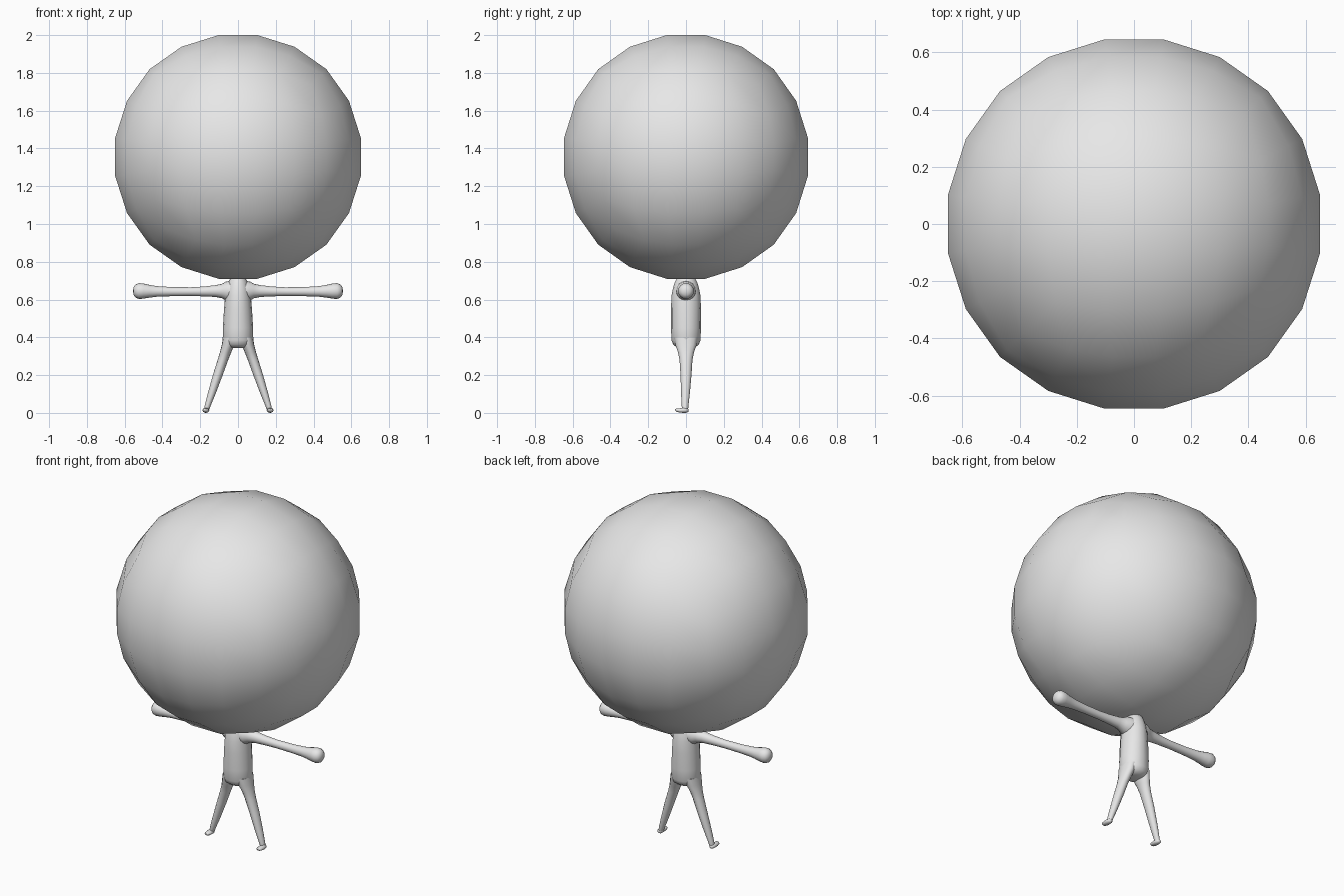
import bpy, bmesh, math
from mathutils import Vector

grey = bpy.data.materials.new("light_grey")
grey.diffuse_color = (0.8, 0.8, 0.8, 1)


def finish(name, bm, angle=60):
    bmesh.ops.recalc_face_normals(bm, faces=bm.faces[:])
    me = bpy.data.meshes.new(name)
    bm.to_mesh(me)
    bm.free()
    me.materials.append(grey)
    ob = bpy.data.objects.new(name, me)
    bpy.context.collection.objects.link(ob)
    bpy.ops.object.select_all(action='DESELECT')
    ob.select_set(True)
    bpy.context.view_layer.objects.active = ob
    bpy.ops.object.shade_smooth_by_angle(angle=math.radians(angle))
    return ob


def loft(name, sections, u, v, sides=16):
    """Skin elliptical rings (centre, radius along u, radius along v)."""
    bm = bmesh.new()
    u, v = Vector(u), Vector(v)
    rings = []
    for c, ru, rv in sections:
        rings.append([bm.verts.new(Vector(c) + u * ru * math.cos(a) + v * rv * math.sin(a))
                      for a in (2 * math.pi * i / sides for i in range(sides))])
    for r0, r1 in zip(rings, rings[1:]):
        for i in range(sides):
            j = (i + 1) % sides
            bm.faces.new((r0[i], r0[j], r1[j], r1[i]))
    bm.faces.new(rings[0])
    bm.faces.new(rings[-1])
    return finish(name, bm)


X, Y, Z = (1, 0, 0), (0, 1, 0), (0, 0, 1)

# Head: cube with five even angular steps per side, pushed out to a ball
bm = bmesh.new()
bmesh.ops.create_cube(bm, size=2)
bmesh.ops.subdivide_edges(bm, edges=bm.edges[:], cuts=4, use_grid_fill=True)
for vert in bm.verts:
    d = Vector([math.tan(c * math.pi / 4) for c in vert.co]).normalized()
    vert.co = Vector((d.x * 0.666, d.y * 0.661, 1.355 + d.z * 0.661))
finish("head", bm)

# Torso: barrel narrowing to the neck, rounded at the hips
loft("torso", [((0, 0, z), rx, ry) for z, rx, ry in (
    (0.343, 0.03, 0.03), (0.348, 0.055, 0.05), (0.362, 0.074, 0.068),
    (0.385, 0.081, 0.077), (0.45, 0.080, 0.079), (0.55, 0.074, 0.079),
    (0.62, 0.068, 0.077), (0.66, 0.062, 0.069), (0.69, 0.052, 0.060),
    (0.715, 0.040, 0.047), (0.732, 0.025, 0.028), (0.738, 0.008, 0.01))], X, Y)

for side, s in (("left", 1), ("right", -1)):
    # Arm: flared shoulder, thin forearm, bulb hand
    loft(side + "_arm", [((s * x, 0, z), r, r) for x, z, r in (
        (0.03, 0.645, 0.055), (0.065, 0.645, 0.05), (0.085, 0.645, 0.038),
        (0.12, 0.645, 0.031), (0.18, 0.643, 0.026), (0.25, 0.642, 0.023),
        (0.35, 0.642, 0.024), (0.43, 0.643, 0.028), (0.47, 0.644, 0.034),
        (0.50, 0.645, 0.040), (0.525, 0.645, 0.042), (0.542, 0.645, 0.035),
        (0.552, 0.645, 0.022), (0.555, 0.645, 0.006))], Y, Z)
    # Leg: splayed outward, tapering to the ankle
    loft(side + "_leg", [((s * x, y, z), rx, ry) for x, y, z, rx, ry in (
        (0.045, 0, 0.40, 0.034, 0.062), (0.053, 0, 0.36, 0.033, 0.056),
        (0.066, 0, 0.32, 0.030, 0.042), (0.080, 0, 0.28, 0.028, 0.034),
        (0.107, 0, 0.20, 0.026, 0.029), (0.140, -0.003, 0.10, 0.021, 0.023),
        (0.160, -0.005, 0.04, 0.016, 0.018), (0.167, -0.005, 0.015, 0.014, 0.016),
        (0.169, -0.005, 0.005, 0.011, 0.013))], X, Y)
    # Foot: small pointed toe facing forward
    loft(side + "_foot", [((s * 0.17, y, z), rx, rz) for y, z, rx, rz in (
        (0.012, 0.013, 0.007, 0.007), (0.004, 0.013, 0.015, 0.012),
        (-0.015, 0.014, 0.018, 0.014), (-0.035, 0.013, 0.017, 0.011),
        (-0.05, 0.015, 0.014, 0.009), (-0.057, 0.016, 0.006, 0.004))], X, Z, 12)
